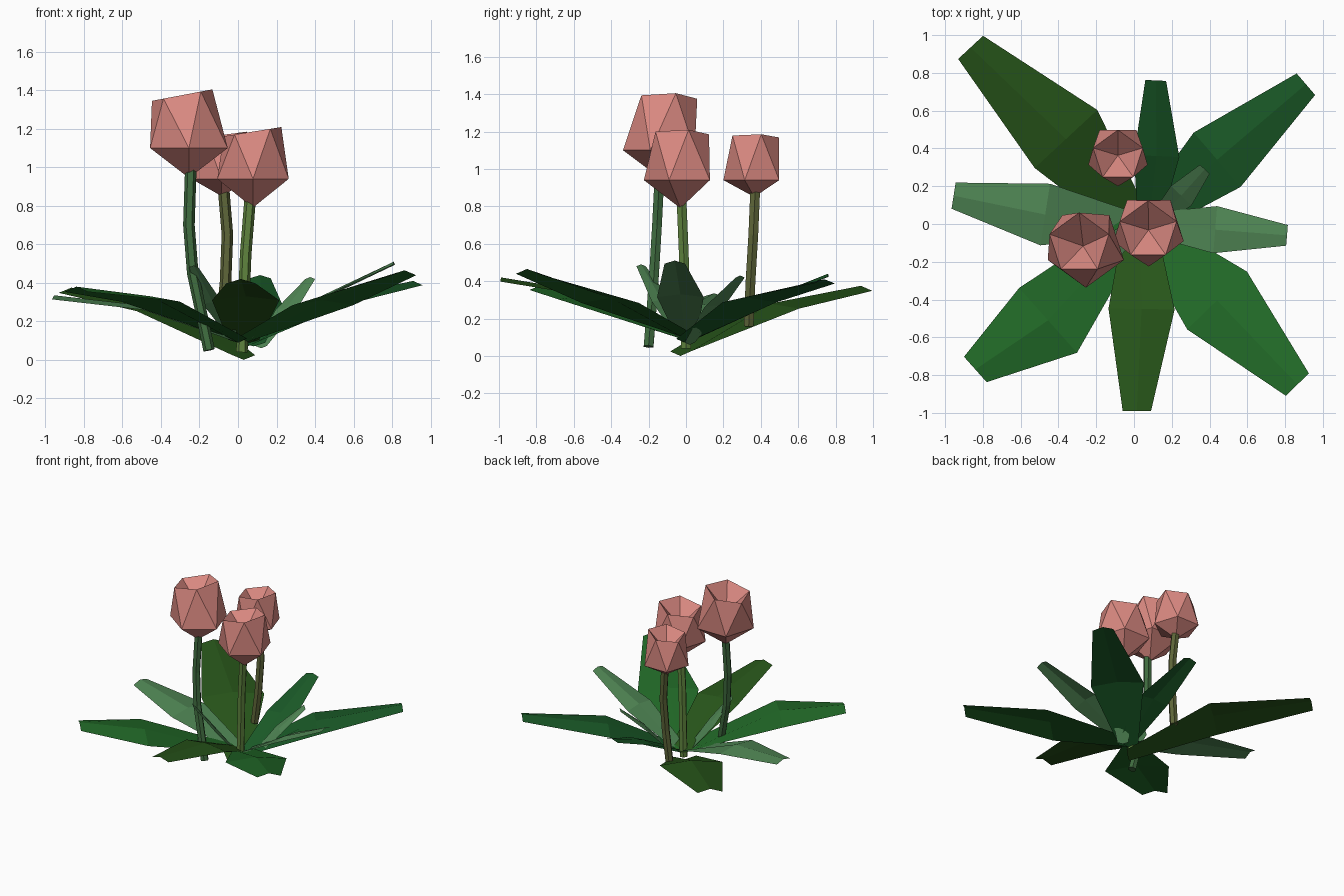
import bpy, math
from mathutils import Vector

if "Cube" in bpy.data.objects:
    bpy.data.objects.remove(bpy.data.objects["Cube"])


def material(name, rgb):
    m = bpy.data.materials.new(name)
    m.diffuse_color = (*rgb, 1)
    m.use_nodes = True
    m.node_tree.nodes["Principled BSDF"].inputs["Base Color"].default_value = m.diffuse_color
    return m


PINK = material("petal_pink", (0.70, 0.25, 0.22))
GREEN = material("leaf_green", (0.015, 0.14, 0.02))
DEEP = material("leaf_deep_green", (0.01, 0.10, 0.02))
OLIVE = material("leaf_olive", (0.02, 0.09, 0.01))
PALE = material("leaf_pale", (0.08, 0.24, 0.09))
STEM_A = material("stem_green", (0.05, 0.15, 0.05))
STEM_B = material("stem_light", (0.12, 0.24, 0.05))
STEM_C = material("stem_brown", (0.11, 0.13, 0.04))


def build(name, verts, faces, mat):
    me = bpy.data.meshes.new(name)
    me.from_pydata([tuple(v) for v in verts], [], faces)
    me.materials.append(mat)
    me.update()
    ob = bpy.data.objects.new(name, me)
    bpy.context.collection.objects.link(ob)
    return ob


# Tulip head: stretched icosahedron with its top vertex pushed inwards
def head(name, bottom, low, low_r, up, up_r, slope):
    low, up = Vector(low), Vector(up)
    verts = [Vector(bottom)]
    for c, r, a0, s in ((low, low_r, -90, (0, 0)), (up, up_r, -54, slope)):
        for i in range(5):
            a = math.radians(a0 + 72 * i)
            x, y = r * math.cos(a), r * math.sin(a)
            verts.append(c + Vector((x, y, x * s[0] + y * s[1])))
    verts.append(low.lerp(up, 0.4))
    faces = []
    for i in range(5):
        j = (i + 1) % 5
        faces += [(0, 1 + j, 1 + i), (1 + i, 1 + j, 6 + i),
                  (6 + i, 1 + j, 6 + j), (6 + i, 6 + j, 11)]
    build(name, verts, faces, PINK)


head("flower_left", (-0.255, -0.13, 0.945), (-0.255, -0.125, 1.10), 0.212,
     (-0.29, -0.105, 1.375), 0.165, (0.19, 0))
head("flower_middle", (0.077, -0.03, 0.79), (0.078, -0.03, 0.94), 0.195,
     (0.075, -0.035, 1.185), 0.158, (0.16, 0))
head("flower_back", (-0.085, 0.365, 0.85), (-0.085, 0.365, 0.94), 0.165,
     (-0.085, 0.36, 1.168), 0.138, (0.13, 0))


# Stems: bent six-sided tubes
def stem(name, path, mat, r=0.03, n=6):
    pts = [Vector(p) for p in path]
    verts, faces = [], []
    for k, p in enumerate(pts):
        d = (pts[min(k + 1, len(pts) - 1)] - pts[max(k - 1, 0)]).normalized()
        u = d.cross(Vector((0, 1, 0))).normalized()
        v = d.cross(u)
        for i in range(n):
            a = 2 * math.pi * i / n
            verts.append(p + r * (math.cos(a) * u + math.sin(a) * v))
    for k in range(len(pts) - 1):
        for i in range(n):
            j = (i + 1) % n
            faces.append((k * n + i, k * n + j, k * n + n + j, k * n + n + i))
    faces += [tuple(range(n))[::-1], tuple(range(len(verts) - n, len(verts)))]
    build(name, verts, faces, mat)


stem("stem_left", [(-0.15, -0.20, 0.05), (-0.19, -0.185, 0.24), (-0.235, -0.17, 0.45),
                   (-0.255, -0.155, 0.70), (-0.245, -0.14, 1.0)], STEM_A)
stem("stem_middle", [(0.02, 0.0, 0.04), (0.03, -0.005, 0.3), (0.04, -0.012, 0.55),
                     (0.065, -0.025, 0.86)], STEM_B)
stem("stem_back", [(-0.09, 0.335, 0.16), (-0.065, 0.345, 0.4), (-0.055, 0.36, 0.65),
                   (-0.075, 0.37, 0.89)], STEM_C)


# Leaves: three cross-sections (base, middle, tip) with a central ridge
def leaf(name, mat, base, mid, tip, widths):
    c = [Vector(base), Vector(mid), Vector(tip)]
    d = c[2] - c[0]
    side = Vector((-d.y, d.x, 0)).normalized()
    verts = []
    for p, w, drop in zip(c, widths, (-0.3, 0.12, 0.3)):
        low = Vector((0, 0, -drop * w))
        verts += [p + side * w + low, p, p - side * w + low]
    faces = [(k + i, k + i + 1, k + i + 4, k + i + 3) for k in (0, 3) for i in (0, 1)]
    build(name, verts, [f[::-1] for f in faces], mat)


leaf("leaf_back_left", OLIVE, (0.03, -0.03, 0.0), (-0.36, 0.45, 0.28),
     (-0.865, 0.935, 0.375), (0.08, 0.226, 0.09))
leaf("leaf_back_right", DEEP, (0.05, 0.0, 0.07), (0.44, 0.34, 0.31),
     (0.91, 0.74, 0.41), (0.07, 0.19, 0.075))
leaf("leaf_front_right", GREEN, (0.04, 0.0, 0.09), (0.44, -0.405, 0.31),
     (0.865, -0.85, 0.465), (0.07, 0.22, 0.085))
leaf("leaf_front_left", GREEN, (0.0, -0.02, 0.09), (-0.455, -0.51, 0.33),
     (-0.84, -0.77, 0.38), (0.07, 0.23, 0.09))
leaf("leaf_front", OLIVE, (0.03, 0.03, 0.08), (0.04, -0.45, 0.33),
     (0.015, -0.99, 0.42), (0.08, 0.175, 0.075))
leaf("leaf_back", DEEP, (0.08, 0.0, 0.07), (0.12, 0.36, 0.28),
     (0.115, 0.76, 0.44), (0.06, 0.12, 0.055))
leaf("leaf_right", PALE, (0.08, 0.0, 0.10), (0.43, -0.03, 0.33),
     (0.81, -0.06, 0.51), (0.06, 0.125, 0.055))
leaf("leaf_left", PALE, (0.0, 0.0, 0.09), (-0.47, 0.05, 0.28),
     (-0.955, 0.15, 0.335), (0.06, 0.165, 0.07))
leaf("leaf_small_right", PALE, (0.12, 0.02, 0.06), (0.25, 0.15, 0.27),
     (0.375, 0.29, 0.43), (0.04, 0.075, 0.035))
leaf("leaf_small_left", PALE, (-0.02, -0.03, 0.10), (-0.13, -0.13, 0.30),
     (-0.23, -0.24, 0.49), (0.04, 0.075, 0.035))
